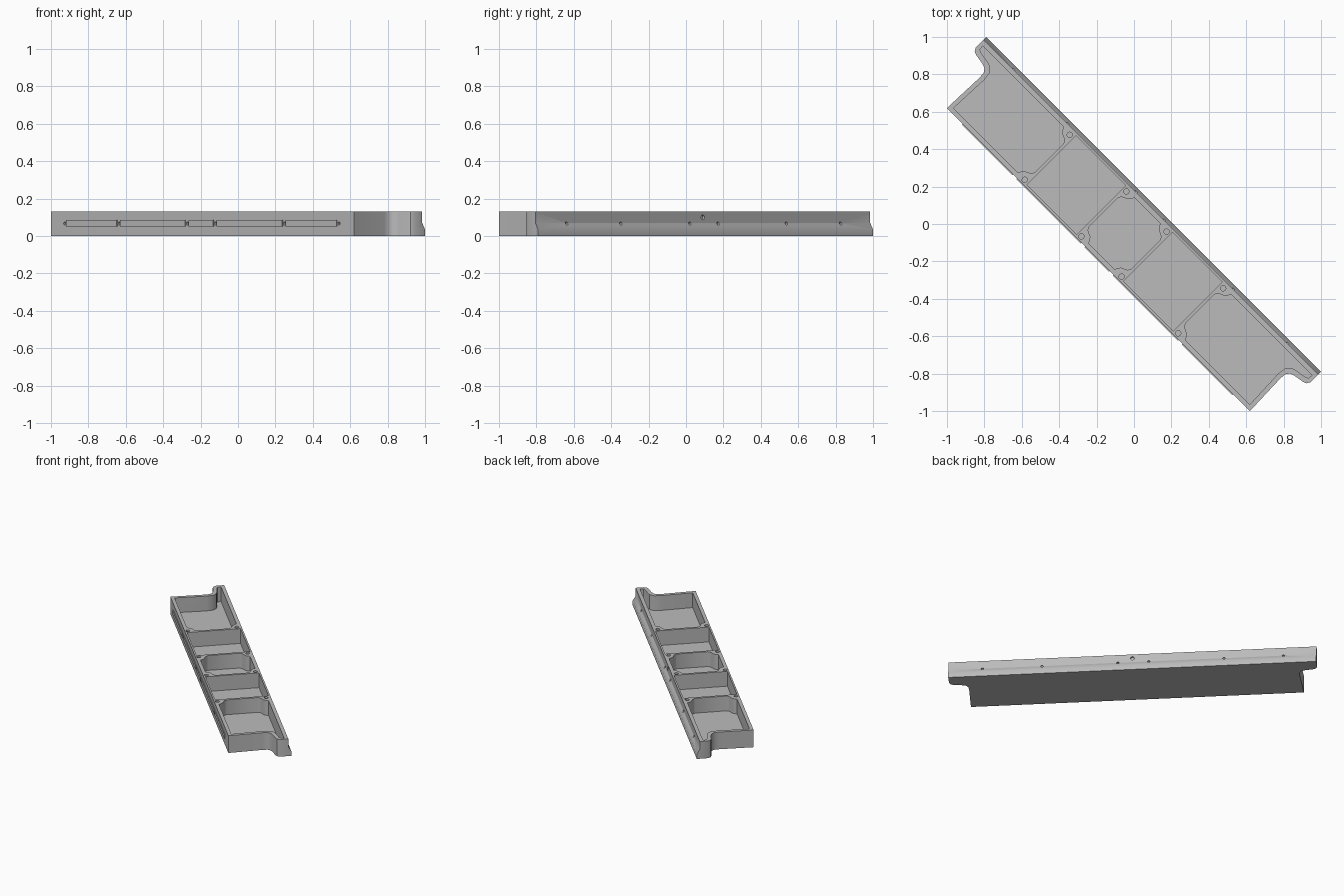
import bpy, bmesh, math
from mathutils import Matrix

if "Cube" in bpy.data.objects:
    bpy.data.objects.remove(bpy.data.objects["Cube"])

H = 0.13          # tray height
FLOOR = 0.018     # floor thickness
TURN = Matrix.Rotation(-math.pi / 4, 4, 'Z')

grey = bpy.data.materials.new("mid_grey")
grey.diffuse_color = (0.5, 0.5, 0.5, 1)
grey.use_nodes = True
grey.node_tree.nodes["Principled BSDF"].inputs["Base Color"].default_value = grey.diffuse_color


def finish(name, bm):
    bmesh.ops.recalc_face_normals(bm, faces=bm.faces)
    me = bpy.data.meshes.new(name)
    bm.to_mesh(me)
    bm.free()
    me.materials.append(grey)
    ob = bpy.data.objects.new(name, me)
    bpy.context.collection.objects.link(ob)
    return ob


def loft(name, rings):
    """Stack of equal-length rings given as (z, points), capped at both ends."""
    bm = bmesh.new()
    loops = [[bm.verts.new((x, y, z)) for x, y in pts] for z, pts in rings]
    n = len(loops[0])
    for a, b in zip(loops, loops[1:]):
        for i in range(n):
            j = (i + 1) % n
            bm.faces.new((a[i], a[j], b[j], b[i]))
    bm.faces.new(loops[0][::-1])
    bm.faces.new(loops[-1])
    return finish(name, bm)


def cylinder(name, r, depth, centre, along_y=False):
    bm = bmesh.new()
    m = Matrix.Translation(centre)
    if along_y:
        m = m @ Matrix.Rotation(math.pi / 2, 4, 'X')
    bmesh.ops.create_cone(bm, cap_ends=True, segments=16, radius1=r, radius2=r,
                          depth=depth, matrix=m)
    return finish(name, bm)


def cut(target, cutter):
    mod = target.modifiers.new("cut", 'BOOLEAN')
    mod.operation = 'DIFFERENCE'
    mod.solver = 'EXACT'
    mod.object = cutter
    bpy.context.view_layer.objects.active = target
    bpy.ops.object.modifier_apply(modifier=mod.name)
    bpy.data.objects.remove(cutter)


def flip(pts):
    return [(-x, y) for x, y in reversed(pts)]


# Tray body: outline with flared ends, stepped and sloped along the back
side = [(1.1455, -.269), (1.137, -.03), (1.14, .005), (1.155, .024), (1.18, .033),
        (1.235, .042), (1.255, .05), (1.266, .07), (1.266, .148)]
outline = side + flip(side)
inset = [(x, .127 if y > .14 else y) for x, y in outline]
tray = loft("tray_body", [(0, outline), (.035, outline), (.07, inset), (H, inset)])


# S-curved corners that leave room for the screw bosses
FRONT, BACK = -.244, .101


def boss_end(u):
    """Short cavity end at u, listed from back to front, cavity on the +x side."""
    s = [(.062, 0), (.055, .016), (.044, .03), (.026, .038), (.01, .046), (0, .064)]
    return ([(u + a, BACK - b) for a, b in s]
            + [(u + a, FRONT + b) for a, b in reversed(s)])


end_tip = [(1.12, FRONT), (1.111, -.02), (1.117, .025), (1.14, .052), (1.175, .061),
           (1.228, .069), (1.242, .078), (1.245, BACK)]
end_cavity = end_tip + boss_end(.57)
mid_cavity = boss_end(-.16) + flip(boss_end(-.16))
plain_cavity = [(.177, -.257), (.552, -.257), (.552, .115), (.177, .115)]

for pts in (end_cavity, flip(end_cavity), mid_cavity, plain_cavity, flip(plain_cavity)):
    cut(tray, loft("cavity_cutter", [(FLOOR, pts), (H + .05, pts)]))

# Screw holes in the bosses
for u in (-.58, -.152, .152, .58):
    for v in (-.246, .094):
        cut(tray, cylinder("screw_cutter", .0145, .1, (u, v, H)))

# Small holes along the front and back, plus one larger hole high on the back
holes = (-1.04, -.63, -.113, .1, .622, 1.032)
for u in holes:
    cut(tray, cylinder("front_cutter", .009, .03, (u, -.269, .067), True))
    cut(tray, cylinder("back_cutter", .009, .04, (u, .136, .067), True))
cut(tray, cylinder("port_cutter", .013, .03, (0, .128, .1), True))

# Raised bars between the front holes
parts = [tray]
for i, (a, b) in enumerate(zip(holes, holes[1:])):
    a, b = a + .014, b - .014
    pts = [(a, -.275), (b, -.275), (b, -.267), (a, -.267)]
    parts.append(loft("front_bar_%d" % (i + 1), [(.05, pts), (.085, pts)]))

# Turn everything onto the diagonal and keep the edges crisp
for ob in parts:
    ob.data.transform(TURN)
    ob.select_set(True)
bpy.context.view_layer.objects.active = tray
bpy.ops.object.shade_smooth_by_angle(angle=math.radians(35))
